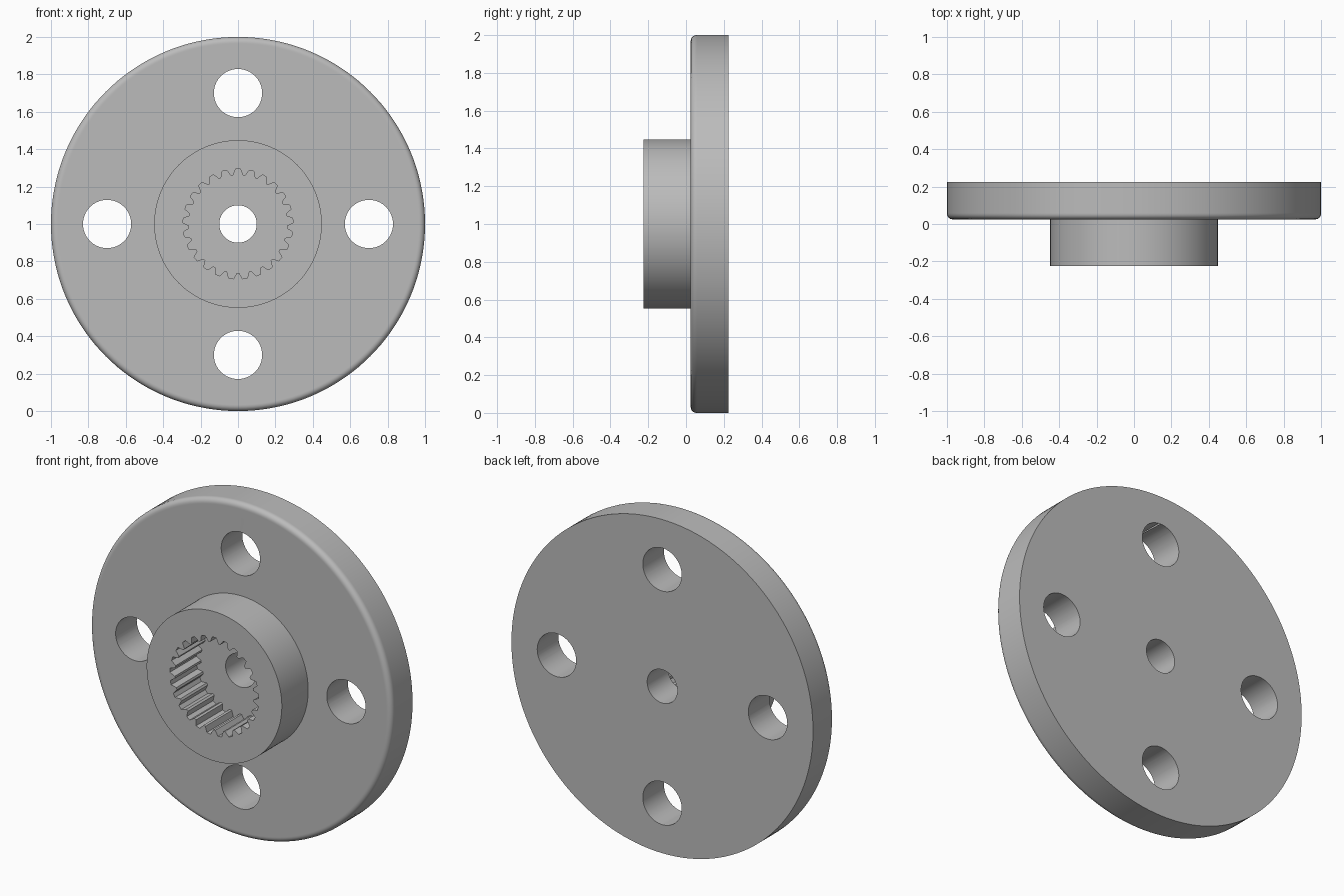
import bpy, bmesh
from math import pi, sin, cos, radians
from mathutils import Matrix, Vector

old = bpy.data.objects.get("Cube")
if old:
    bpy.data.objects.remove(old, do_unlink=True)

BACK, STEP, FRONT = 0.225, 0.025, -0.225   # depths along y
MID = 1.0                                  # height of the axis
TEETH = 25

grey = bpy.data.materials.new("plain_grey")
grey.use_nodes = True
grey.diffuse_color = (0.5, 0.5, 0.5, 1)
grey.node_tree.nodes["Principled BSDF"].inputs["Base Color"].default_value = (0.5, 0.5, 0.5, 1)


def finish(bm, name):
    bmesh.ops.recalc_face_normals(bm, faces=bm.faces)
    mesh = bpy.data.meshes.new(name)
    bm.to_mesh(mesh)
    bm.free()
    mesh.materials.append(grey)
    obj = bpy.data.objects.new(name, mesh)
    bpy.context.collection.objects.link(obj)
    return obj


def lathe(name, profile, steps=144):
    """Spin (radius, y) points around the y axis at height MID."""
    bm = bmesh.new()
    verts = [bm.verts.new((r, y, MID)) for r, y in profile]
    edges = [bm.edges.new(pair) for pair in zip(verts, verts[1:])]
    bmesh.ops.spin(bm, geom=verts + edges, cent=(0, 0, MID), axis=(0, 1, 0),
                   angle=2 * pi, steps=steps, use_merge=True)
    bmesh.ops.remove_doubles(bm, verts=bm.verts, dist=1e-5)
    return finish(bm, name)


def prism(name, outline, y0, y1):
    """Extrude an (x, z) outline from y0 to y1."""
    bm = bmesh.new()
    face = bm.faces.new([bm.verts.new((x, y0, z)) for x, z in outline])
    new = bmesh.ops.extrude_face_region(bm, geom=[face])["geom"]
    moved = [v for v in new if isinstance(v, bmesh.types.BMVert)]
    bmesh.ops.translate(bm, verts=moved, vec=(0, y1 - y0, 0))
    return finish(bm, name)


def circle(x, z, r, n=64):
    return [(x + r * cos(2 * pi * i / n), z + r * sin(2 * pi * i / n)) for i in range(n)]


# Flange with a rounded front rim, and the boss standing on it
rim = 0.03
fillet = [(1 - rim + rim * cos(a), STEP + rim - rim * sin(a))
          for a in (radians(15 * k) for k in range(7))]
profile = ([(0, BACK), (1, BACK), (1, STEP + rim + 0.005)] + fillet +
           [(1 - rim - 0.005, STEP), (0.448, STEP), (0.448, FRONT), (0, FRONT)])
body = lathe("flanged_hub", profile)

# Toothed socket outline: narrow ridges between wider grooves, a groove on top
pitch = 2 * pi / TEETH
outline = []
for i in range(TEETH):
    for offset, r in ((-0.4, 0.262), (-0.17, 0.294), (0.17, 0.294), (0.4, 0.262)):
        a = pi / 2 + (i + offset) * pitch
        outline.append((r * cos(a), MID + r * sin(a)))
cutters = [prism("socket_cutter", outline, FRONT - 0.1, STEP)]

# Centre bore and four bolt holes
cutters.append(prism("bore_cutter", circle(0, MID, 0.1), STEP - 0.1, BACK + 0.1))
for k in range(4):
    a = k * pi / 2
    cutters.append(prism("bolt_hole_cutter", circle(0.7 * cos(a), MID + 0.7 * sin(a), 0.129),
                         STEP - 0.1, BACK + 0.1))

bpy.context.view_layer.objects.active = body
for cutter in cutters:
    cutter.hide_render = True
    mod = body.modifiers.new("cut", "BOOLEAN")
    mod.operation = "DIFFERENCE"
    mod.solver = "EXACT"
    mod.object = cutter
    bpy.ops.object.modifier_apply(modifier=mod.name)
    bpy.data.objects.remove(cutter, do_unlink=True)

# One material slot, smooth round walls, sharp edges
while len(body.data.materials) > 1:
    body.data.materials.pop()
bpy.ops.object.select_all(action="DESELECT")
body.select_set(True)
bpy.ops.object.shade_smooth_by_angle(angle=radians(20))
